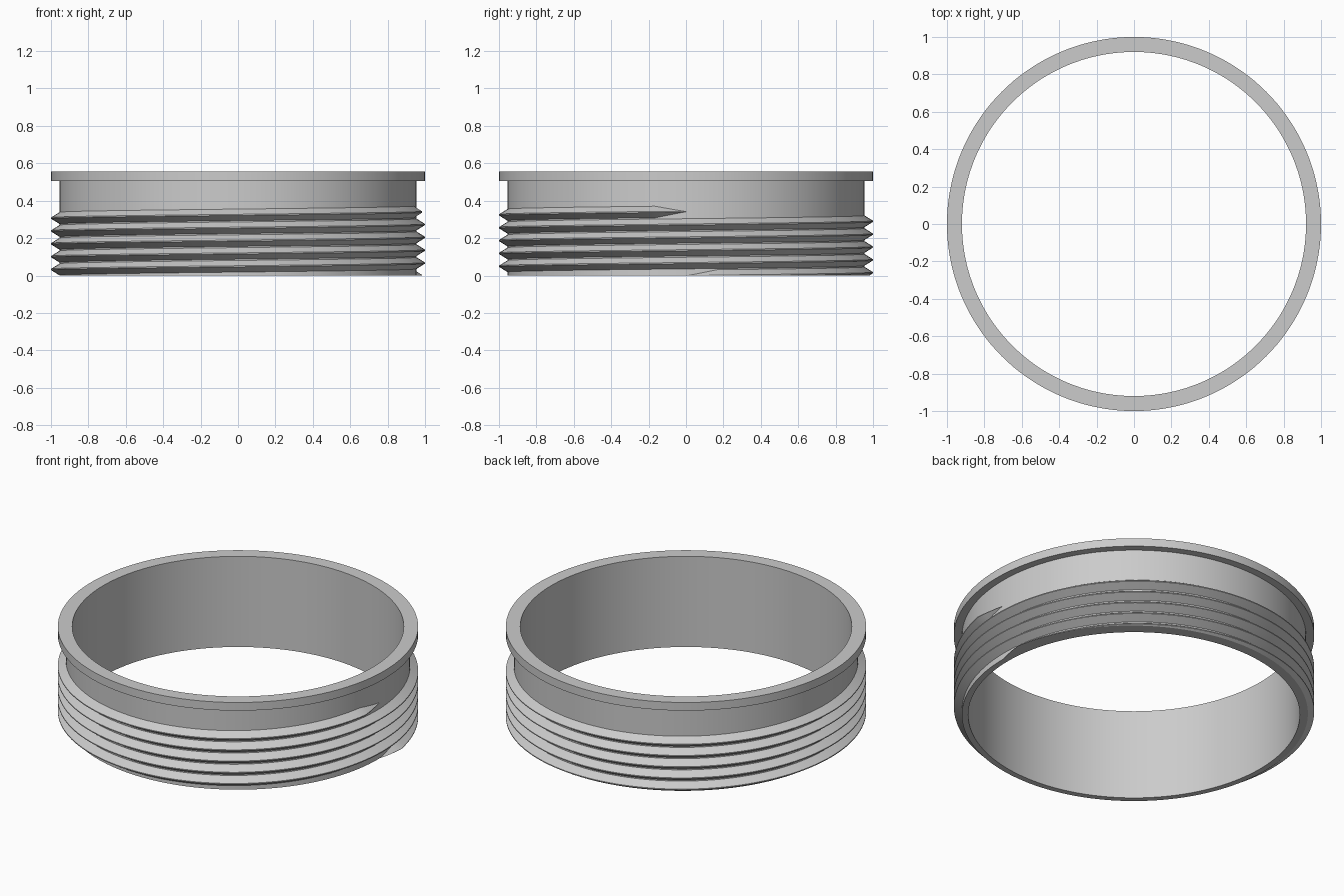
import bpy, bmesh
from math import pi, cos, sin, radians

cube = bpy.data.objects.get("Cube")
if cube:
    bpy.data.objects.remove(cube, do_unlink=True)

SEGMENTS = 144
CORE, INNER = 0.955, 0.92
PITCH, TURNS, HALF = 0.0687, 5, 0.031

grey = bpy.data.materials.new("plain grey")
grey.use_nodes = True
grey.diffuse_color = (0.6, 0.6, 0.6, 1)
grey.node_tree.nodes["Principled BSDF"].inputs["Base Color"].default_value = (0.6, 0.6, 0.6, 1)


def finish(bm, name):
    bmesh.ops.recalc_face_normals(bm, faces=bm.faces)
    mesh = bpy.data.meshes.new(name)
    bm.to_mesh(mesh)
    bm.free()
    mesh.materials.append(grey)
    obj = bpy.data.objects.new(name, mesh)
    bpy.context.collection.objects.link(obj)
    bpy.ops.object.select_all(action="DESELECT")
    obj.select_set(True)
    bpy.context.view_layer.objects.active = obj
    bpy.ops.object.shade_smooth_by_angle(angle=radians(25))


def ring_of(bm, profile, angle):
    return [bm.verts.new((r * cos(angle), r * sin(angle), z)) for r, z in profile]


def skin(bm, rings, closed):
    count = len(rings)
    for i in range(count if closed else count - 1):
        a, b = rings[i], rings[(i + 1) % count]
        for j in range(len(a)):
            k = (j + 1) % len(a)
            bm.faces.new((a[j], b[j], b[k], a[k]))


# Tubular wall with the flange at its top
profile = [(INNER, 0), (CORE, 0), (CORE, 0.505), (1, 0.505), (1, 0.555), (INNER, 0.555)]
bm = bmesh.new()
skin(bm, [ring_of(bm, profile, 2 * pi * i / SEGMENTS) for i in range(SEGMENTS)], True)
finish(bm, "flanged_ring")

# Helical thread, tapering at both ends
bm = bmesh.new()
rings = []
steps = SEGMENTS * TURNS
for i in range(steps + 1):
    angle = 2 * pi * i / SEGMENTS
    z = PITCH * i / SEGMENTS - 0.002
    fade = max(0.02, min(1, i / 4, (steps - i) / 4))
    h, crest = HALF * fade, CORE + (1 - CORE) * fade
    tip = 0.003 * fade
    section = [(CORE - 0.01, z - h), (CORE, z - h), (crest, z - tip),
               (crest, z + tip), (CORE, z + h), (CORE - 0.01, z + h)]
    rings.append(ring_of(bm, section, angle))
skin(bm, rings, False)
bm.faces.new(rings[0])
bm.faces.new(rings[-1])

# Trim the thread flush with the bottom rim and close the cut
cut = bmesh.ops.bisect_plane(bm, geom=bm.verts[:] + bm.edges[:] + bm.faces[:],
                             plane_co=(0, 0, 0), plane_no=(0, 0, 1), clear_inner=True)
edges = [e for e in cut["geom_cut"] if isinstance(e, bmesh.types.BMEdge)]
bmesh.ops.holes_fill(bm, edges=edges, sides=0)
finish(bm, "screw_thread")
